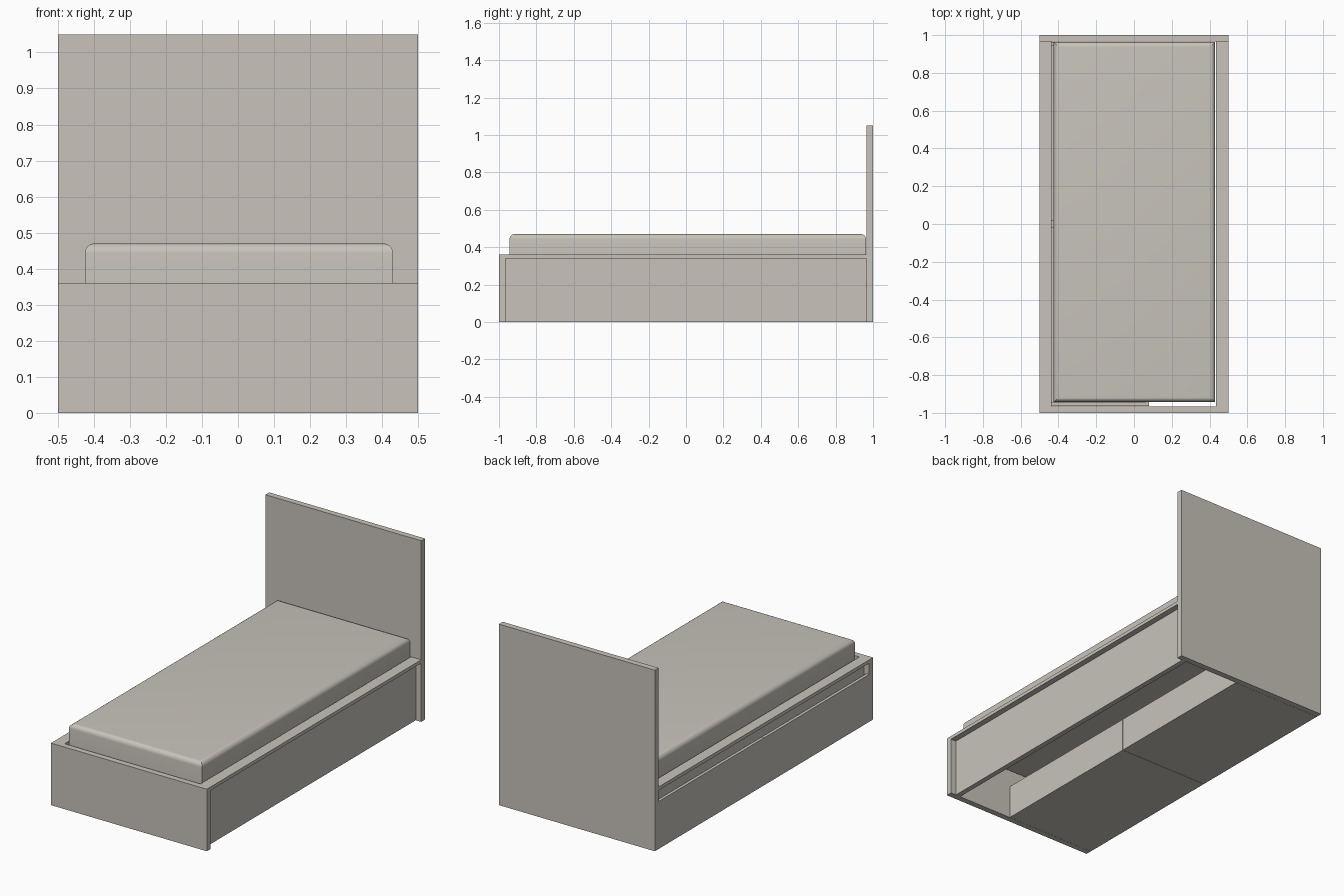
import bpy, bmesh, math

if "Cube" in bpy.data.objects:
    bpy.data.objects.remove(bpy.data.objects["Cube"])

mat = bpy.data.materials.new("warm_grey")
mat.diffuse_color = (0.578, 0.552, 0.497, 1)
mat.use_nodes = True
mat.node_tree.nodes["Principled BSDF"].inputs["Base Color"].default_value = mat.diffuse_color


def add_box(bm, x0, x1, y0, y1, z0, z1):
    r = bmesh.ops.create_cube(bm, size=1)
    for v in r["verts"]:
        v.co = ((x0, x1)[v.co.x > 0], (y0, y1)[v.co.y > 0], (z0, z1)[v.co.z > 0])


def make(name, *boxes, round_top=0):
    bm = bmesh.new()
    for b in boxes:
        add_box(bm, *b)
    if round_top:
        top = max(v.co.z for v in bm.verts)
        edges = [e for e in bm.edges if all(v.co.z > top - 1e-4 for v in e.verts)]
        bmesh.ops.bevel(bm, geom=edges, offset=round_top, segments=6,
                        profile=0.5, affect='EDGES')
    me = bpy.data.meshes.new(name)
    bm.to_mesh(me)
    bm.free()
    me.materials.append(mat)
    ob = bpy.data.objects.new(name, me)
    bpy.context.collection.objects.link(ob)
    return ob


Y = 0.965  # inner faces of the end boards

# End boards
make("headboard", (-0.5, 0.5, Y, 1.0, 0, 1.05))
make("footboard", (-0.5, 0.5, -1.0, -Y, 0, 0.36))

# Side rails: flat cap with a recessed panel below
make("right_rail_cap", (0.435, 0.5, -Y, Y, 0.34, 0.36))
make("right_side_panel", (0.435, 0.465, -Y, Y, 0, 0.34))
make("left_rail_cap", (-0.5, -0.437, -Y, Y, 0.34, 0.36))
make("left_side_panel", (-0.465, -0.437, -Y, Y, 0.20, 0.34))

# Two open drawers on the left side
T = 0.018
for name, y0, y1 in (("foot_drawer", -Y + 0.001, -0.001), ("head_drawer", 0.001, Y - 0.001)):
    make(name + "_front", (-0.5, -0.482, y0, y1, 0, 0.275))
    make(name + "_box",
         (-0.482, 0.08, y0, y1, 0, T),
         (-0.482, 0.08, y0, y0 + T, T, 0.195),
         (-0.482, 0.08, y1 - T, y1, T, 0.195),
         (0.08 - T, 0.08, y0 + T, y1 - T, T, 0.195))

# Mattress with rounded top edges
mattress = make("mattress", (-0.425, 0.43, -0.943, 0.963, 0.28, 0.47), round_top=0.027)
bpy.context.view_layer.objects.active = mattress
mattress.select_set(True)
bpy.ops.object.shade_smooth_by_angle(angle=math.radians(30))
